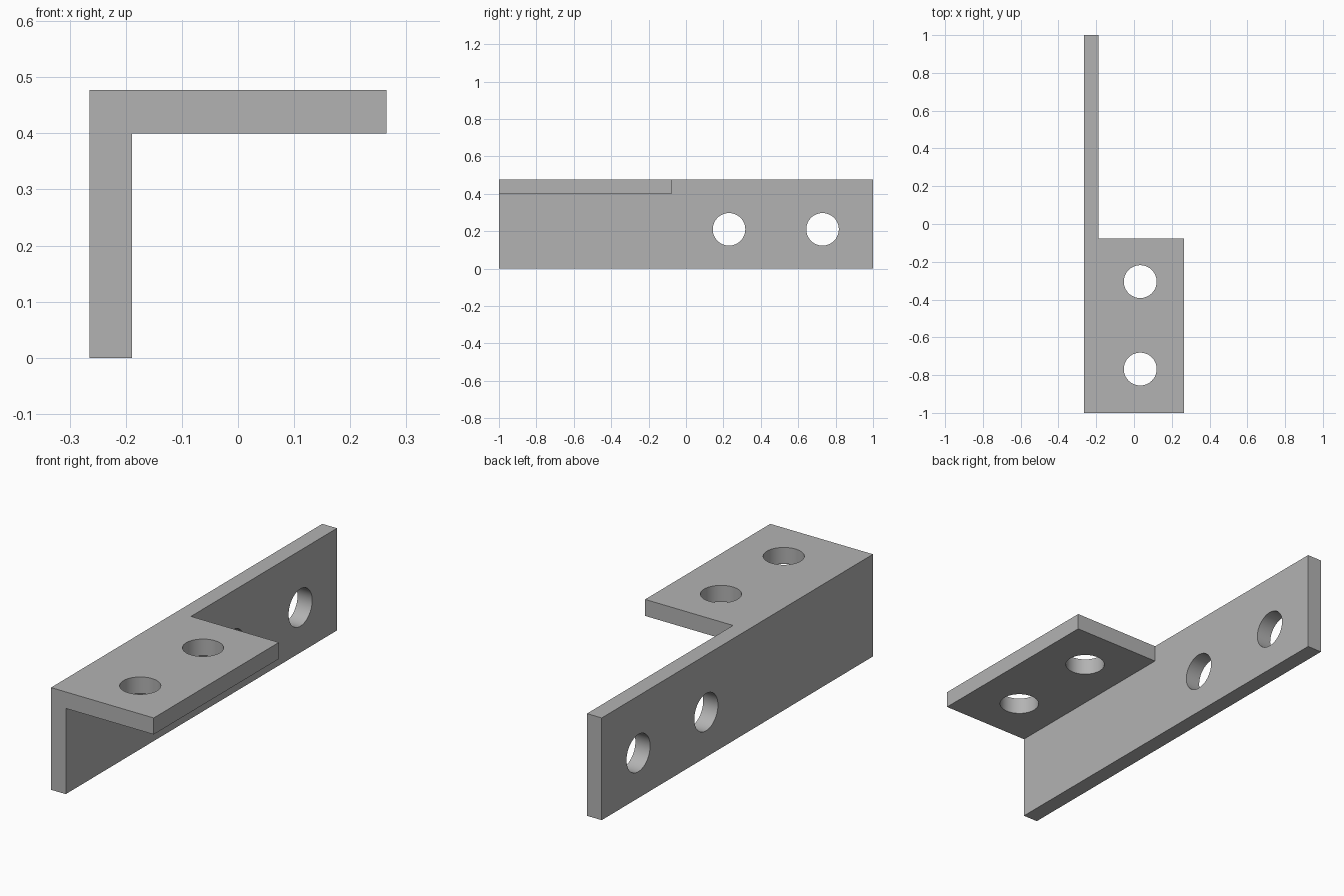
import bpy, bmesh, math
from mathutils import Vector

cube = bpy.data.objects.get("Cube")
if cube:
    bpy.data.objects.remove(cube, do_unlink=True)

X0, X1, X2 = -0.265, -0.189, 0.265   # outer face, inner face, flange edge
FLANGE_END = -0.077
UNDERSIDE, TOP = 0.4, 0.477
HOLE_RADIUS = 0.087

# Plain grey metal
metal = bpy.data.materials.new("grey metal")
metal.use_nodes = True
grey = (0.45, 0.45, 0.45, 1)
metal.diffuse_color = grey
metal.node_tree.nodes["Principled BSDF"].inputs["Base Color"].default_value = grey

# Long upright wall, with the top front strip of its inner face drawn out as the flange
bm = bmesh.new()
bmesh.ops.create_cube(bm, size=1)
bmesh.ops.scale(bm, vec=(X1 - X0, 2, TOP), verts=bm.verts)
bmesh.ops.translate(bm, vec=((X0 + X1) / 2, 0, TOP / 2), verts=bm.verts)
for point, normal in (((0, FLANGE_END, 0), (0, 1, 0)), ((0, 0, UNDERSIDE), (0, 0, 1))):
    bmesh.ops.bisect_plane(bm, geom=bm.verts[:] + bm.edges[:] + bm.faces[:],
                           plane_co=point, plane_no=normal)
bm.normal_update()
strip = [f for f in bm.faces if f.normal.x > 0.9
         and f.calc_center_median().z > UNDERSIDE
         and f.calc_center_median().y < FLANGE_END]
drawn = bmesh.ops.extrude_face_region(bm, geom=strip)["geom"]
bmesh.ops.delete(bm, geom=strip, context="FACES")
bmesh.ops.translate(bm, vec=(X2 - X1, 0, 0),
                    verts=[g for g in drawn if isinstance(g, bmesh.types.BMVert)])
bmesh.ops.recalc_face_normals(bm, faces=bm.faces)
bmesh.ops.dissolve_limit(bm, angle_limit=0.01, verts=bm.verts, edges=bm.edges)
mesh = bpy.data.meshes.new("angle_bracket")
bm.to_mesh(mesh)
bm.free()
mesh.materials.append(metal)
bracket = bpy.data.objects.new("angle_bracket", mesh)
bpy.context.collection.objects.link(bracket)
bpy.context.view_layer.objects.active = bracket
bracket.select_set(True)


def drill(centre, rotation):
    """Cut one round bolt hole through the bracket."""
    bpy.ops.mesh.primitive_cylinder_add(vertices=64, radius=HOLE_RADIUS, depth=0.2,
                                        location=centre, rotation=rotation)
    cutter = bpy.context.object
    cutter.name = "hole_cutter"
    cutter.hide_render = True
    cutter.data.materials.append(metal)
    mod = bracket.modifiers.new("bolt_hole", "BOOLEAN")
    mod.operation, mod.solver, mod.object = "DIFFERENCE", "EXACT", cutter
    bpy.ops.object.select_all(action="DESELECT")
    bracket.select_set(True)
    bpy.context.view_layer.objects.active = bracket
    bpy.ops.object.modifier_apply(modifier=mod.name)
    bpy.data.objects.remove(cutter, do_unlink=True)


# Two holes in the wall, two in the flange
for y in (0.23, 0.73):
    drill(Vector(((X0 + X1) / 2, y, 0.21)), (0, math.pi / 2, 0))
for y in (-0.305, -0.768):
    drill(Vector((0.033, y, (UNDERSIDE + TOP) / 2)), (0, 0, 0))

bpy.ops.object.shade_smooth_by_angle(angle=math.radians(30))
